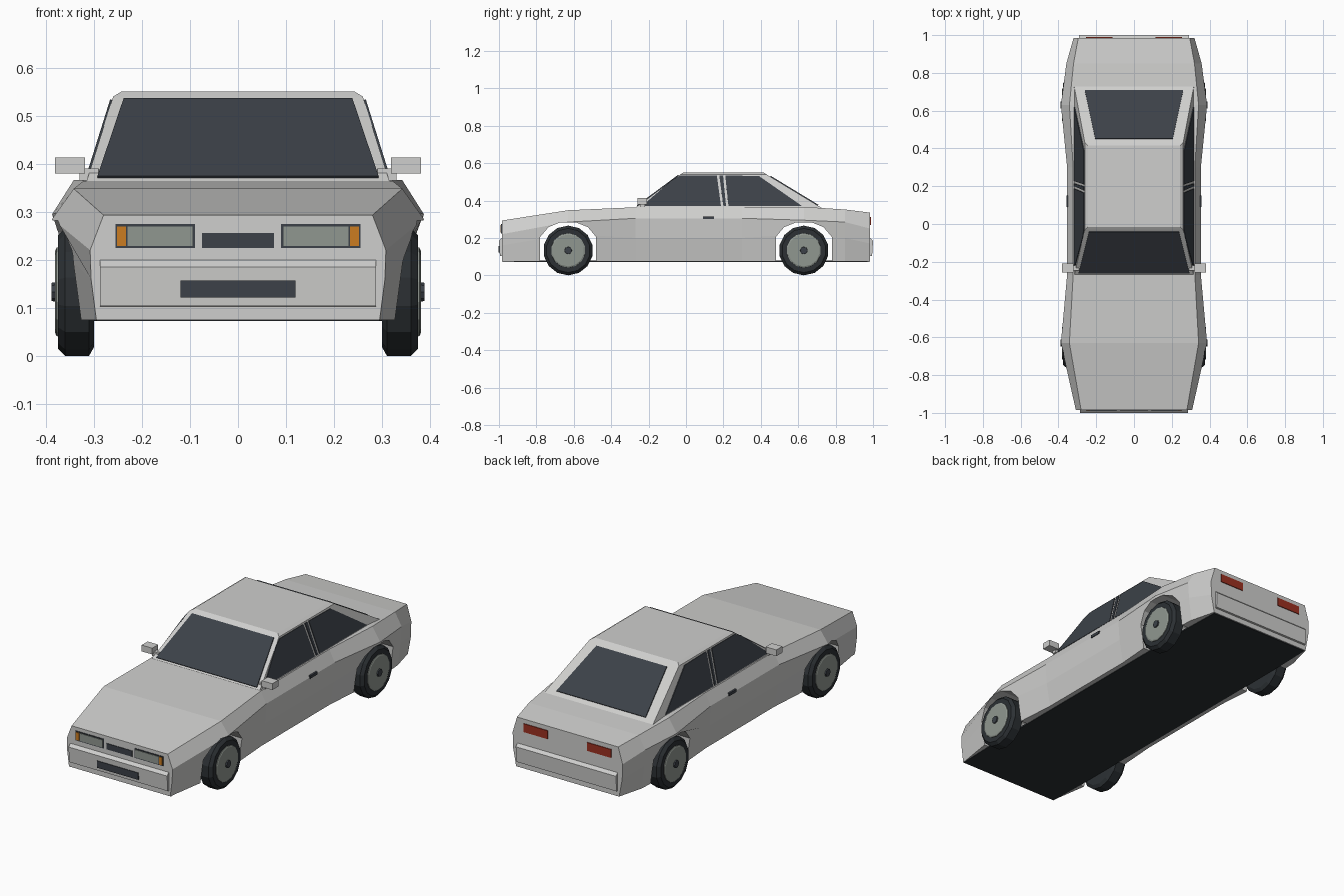
import bpy, bmesh
from math import sin, cos, pi
from mathutils import Vector

if "Cube" in bpy.data.objects:
    bpy.data.objects.remove(bpy.data.objects["Cube"])


def material(name, *rgb):
    m = bpy.data.materials.new(name)
    m.use_nodes = True
    m.diffuse_color = (*rgb, 1)
    m.node_tree.nodes["Principled BSDF"].inputs["Base Color"].default_value = (*rgb, 1)
    return m


PAINT = material("silver paint", 0.62, 0.62, 0.61)
GLASS = material("dark glass and trim", 0.045, 0.053, 0.065)
RUBBER = material("black rubber", 0.025, 0.03, 0.034)
LAMP = material("grey lamp and rim", 0.28, 0.31, 0.28)
ORANGE = material("orange indicator", 0.6, 0.2, 0.015)
RED = material("red tail light", 0.33, 0.03, 0.015)


def loft(name, rings, mat, mirror=False):
    """Closed solid through rings of equal point count."""
    bm = bmesh.new()
    vs = [[bm.verts.new(p) for p in ring] for ring in rings]
    n = len(rings[0])
    for a, b in zip(vs, vs[1:]):
        for i in range(n):
            j = (i + 1) % n
            bm.faces.new((a[i], a[j], b[j], b[i]))
    bm.faces.new(vs[0])
    bm.faces.new(vs[-1])
    bmesh.ops.recalc_face_normals(bm, faces=bm.faces)
    mesh = bpy.data.meshes.new(name)
    bm.to_mesh(mesh)
    bm.free()
    mesh.materials.append(mat)
    ob = bpy.data.objects.new(name, mesh)
    bpy.context.collection.objects.link(ob)
    if mirror:
        ob.modifiers.new("mirror", 'MIRROR')
    return ob


def prism(name, pts, offset, mat, mirror=False):
    off = Vector(offset)
    return loft(name, [pts, [Vector(p) + off for p in pts]], mat, mirror)


def box(name, x, y, z, mat, mirror=False):
    pts = [(x[0], y[0], z[0]), (x[1], y[0], z[0]), (x[1], y[0], z[1]), (x[0], y[0], z[1])]
    return prism(name, pts, (0, y[1] - y[0], 0), mat, mirror)


# Body shell: y, sill x, lower (x, z), widest (x, z), shoulder (x, z)
sections = [
    (-0.985, 0.295, 0.306, 0.16, 0.308, 0.22, 0.28, 0.293),
    (-0.63, 0.35, 0.37, 0.22, 0.387, 0.285, 0.342, 0.348),
    (-0.27, 0.325, 0.347, 0.2, 0.354, 0.305, 0.322, 0.364),
    (0.3, 0.325, 0.347, 0.2, 0.354, 0.305, 0.322, 0.366),
    (0.63, 0.35, 0.37, 0.22, 0.387, 0.295, 0.342, 0.366),
    (0.85, 0.335, 0.352, 0.2, 0.358, 0.285, 0.32, 0.352),
    (0.985, 0.3, 0.318, 0.17, 0.32, 0.25, 0.295, 0.335),
]
rings = []
for y, sill, lx, lz, wx, wz, sx, sz in sections:
    half = [(sill, y, 0.075), (lx, y, lz), (wx, y, wz), (sx, y, sz)]
    rings.append(half + [(-x, yy, z) for x, yy, z in reversed(half)])
body = loft("body_shell", rings, PAINT)

# Wheel arches cut through the shell
arch = [(-0.15, 0), (-0.15, 0.205), (-0.105, 0.258), (-0.045, 0.282),
        (0.045, 0.282), (0.105, 0.258), (0.15, 0.205), (0.15, 0)]
for axle in (-0.63, 0.63):
    cutter = prism("arch_cutter", [(-0.5, axle + y, z) for y, z in arch], (1, 0, 0), PAINT)
    cutter.hide_render = True
    mod = body.modifiers.new("arch", 'BOOLEAN')
    mod.operation = 'DIFFERENCE'
    mod.solver = 'EXACT'
    mod.object = cutter
    bpy.context.view_layer.objects.active = body
    bpy.ops.object.modifier_apply(modifier=mod.name)
    bpy.data.objects.remove(cutter)

# Floor pan
floor = [(0.29, -0.98), (0.29, 0.98), (-0.29, 0.98), (-0.29, -0.98)]
wide = [(0.295, -0.98), (0.3, -0.8), (0.3, 0.8), (0.295, 0.98)]
wide += [(-x, y) for x, y in reversed(wide)]
prism("floor_pan", [(x, y, 0.072) for x, y in wide], (0, 0, 0.008), RUBBER)

# Cabin, with a thin chamfer round the roof
Z0, Z1 = 0.355, 0.54


def mix(a, b, z):
    return a + (b - a) * (z - Z0) / (Z1 - Z0)


def side_x(z): return mix(0.318, 0.26, z)
def front_y(z): return mix(-0.28, -0.03, z)
def rear_y(z): return mix(0.735, 0.43, z)


def cabin_ring(x, front, rear, z):
    return [(x, front, z), (x, rear, z), (-x, rear, z), (-x, front, z)]


loft("cabin", [cabin_ring(side_x(z), front_y(z), rear_y(z), z) for z in (Z0, Z1)]
     + [cabin_ring(0.243, -0.015, 0.415, 0.55)], PAINT)

# Windscreen and rear window
def screen(name, low_x, high_x, low, high, slope, out):
    pts = [(-low_x, slope(low), low), (low_x, slope(low), low),
           (high_x, slope(high), high), (-high_x, slope(high), high)]
    prism(name, pts, (0, out, 0.004), GLASS)


screen("windscreen", 0.293, 0.238, 0.37, 0.533, front_y, -0.003)
screen("rear_window", 0.26, 0.205, 0.373, 0.528, rear_y, 0.003)

# Side windows, split by slim pillars
side_glass = {
    "front_side_window": [(-0.235, 0.37), (0.187, 0.37), (0.165, 0.533), (-0.03, 0.533), (-0.07, 0.513)],
    "pillar_trim": [(0.2, 0.37), (0.214, 0.37), (0.198, 0.533), (0.178, 0.533)],
    "rear_side_window": [(0.227, 0.37), (0.62, 0.37), (0.39, 0.53), (0.21, 0.533)],
}
for name, outline in side_glass.items():
    prism(name, [(side_x(z), y, z) for y, z in outline], (0.004, 0, 0.001), GLASS, True)

# Bumpers
bumper = [(0.97, 0.1), (0.995, 0.104), (1.0, 0.185), (0.984, 0.2), (0.97, 0.2)]
for name, s, w in (("front_bumper", -1, 0.287), ("rear_bumper", 1, 0.292)):
    prism(name, [(-w, s * y, z) for y, z in bumper], (2 * w, 0, 0), PAINT)

# Nose: lamps, grille and number plate
box("headlight_frame", (0.09, 0.255), (-0.984, -0.988), (0.224, 0.274), GLASS, True)
box("headlight", (0.095, 0.23), (-0.986, -0.991), (0.229, 0.269), LAMP, True)
box("indicator", (0.233, 0.252), (-0.986, -0.991), (0.229, 0.269), ORANGE, True)
box("grille", (-0.075, 0.075), (-0.984, -0.988), (0.225, 0.256), GLASS)
box("number_plate", (-0.12, 0.12), (-0.994, -1.0015), (0.121, 0.157), GLASS)

# Tail lights
box("tail_light", (0.115, 0.255), (0.984, 0.989), (0.268, 0.312), RED, True)

# Mirrors and door handles
box("door_mirror", (0.319, 0.381), (-0.258, -0.208), (0.38, 0.413), PAINT, True)
box("mirror_stalk", (0.29, 0.33), (-0.245, -0.22), (0.365, 0.39), PAINT, True)
box("door_handle", (0.345, 0.358), (0.09, 0.15), (0.3, 0.315), GLASS, True)


# Wheels: tyre, rim and hub as turned profiles
def turned(name, profile, axle, mat, sides=14):
    rings = [[(x, axle + r * sin(2 * pi * i / sides), 0.133 + r * cos(2 * pi * i / sides))
              for i in range(sides)] for x, r in profile]
    loft(name, rings, mat, True)


for end, axle in (("front", -0.63), ("rear", 0.63)):
    turned(end + "_tyre", [(0.3, 0.115), (0.31, 0.133), (0.36, 0.133), (0.375, 0.118)], axle, RUBBER)
    turned(end + "_rim", [(0.37, 0.093), (0.378, 0.092), (0.381, 0.085)], axle, LAMP)
    turned(end + "_hub", [(0.375, 0.021), (0.388, 0.019)], axle, GLASS, 8)
